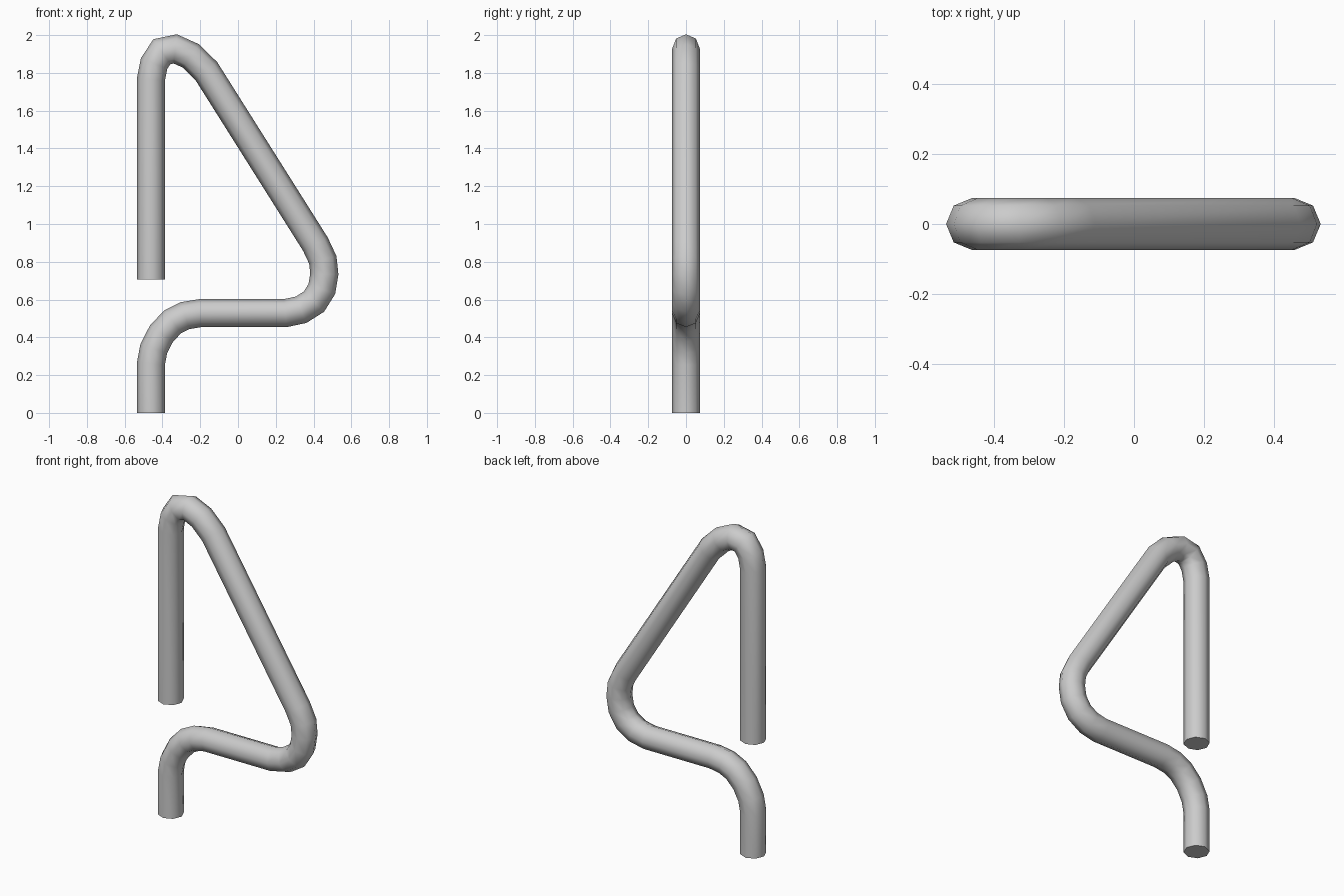
import bpy, bmesh, math
from mathutils import Vector

if "Cube" in bpy.data.objects:
    bpy.data.objects.remove(bpy.data.objects["Cube"])

RADIUS, SIDES = 0.074, 8

# centre line of the bent rod in the x-z plane
path = [Vector((x, 0, z)) for x, z in [
    # foot and lower bend
    (-0.461, 0), (-0.461, 0.26), (-0.446, 0.34), (-0.405, 0.42),
    (-0.345, 0.483), (-0.28, 0.515), (-0.2, 0.528),
    # right bend
    (0.25, 0.528), (0.334, 0.546), (0.402, 0.589), (0.444, 0.656),
    (0.457, 0.735), (0.449, 0.81), (0.41, 0.893),
    # top bend and hanging end
    (-0.168, 1.81), (-0.25, 1.89), (-0.332, 1.927), (-0.403, 1.912),
    (-0.444, 1.85), (-0.461, 1.765), (-0.461, 0.705)]]

# sweep an octagonal section along the path, mitred at each bend
bm = bmesh.new()
rings = []
for i, p in enumerate(path):
    before = (p - path[i - 1]).normalized() if i else None
    after = (path[i + 1] - p).normalized() if i < len(path) - 1 else None
    d1, d2 = before or after, after or before
    tangent = (d1 + d2).normalized()
    side = tangent.cross(Vector((0, 1, 0))) / tangent.dot(d1)
    rings.append([bm.verts.new(p + RADIUS * (math.cos(a) * side + math.sin(a) * Vector((0, 1, 0))))
                  for a in (math.tau * k / SIDES for k in range(SIDES))])
for r, s in zip(rings, rings[1:]):
    for k in range(SIDES):
        n = (k + 1) % SIDES
        bm.faces.new((r[k], r[n], s[n], s[k]))

# flat end caps
bm.faces.new(rings[0])
bm.faces.new(rings[-1])
bmesh.ops.recalc_face_normals(bm, faces=bm.faces)

mesh = bpy.data.meshes.new("bent_rod")
bm.to_mesh(mesh)
bm.free()
rod = bpy.data.objects.new("bent_rod", mesh)
bpy.context.collection.objects.link(rod)

# smooth tube, sharp ends
bpy.context.view_layer.objects.active = rod
rod.select_set(True)
bpy.ops.object.shade_smooth_by_angle(angle=math.radians(60))
